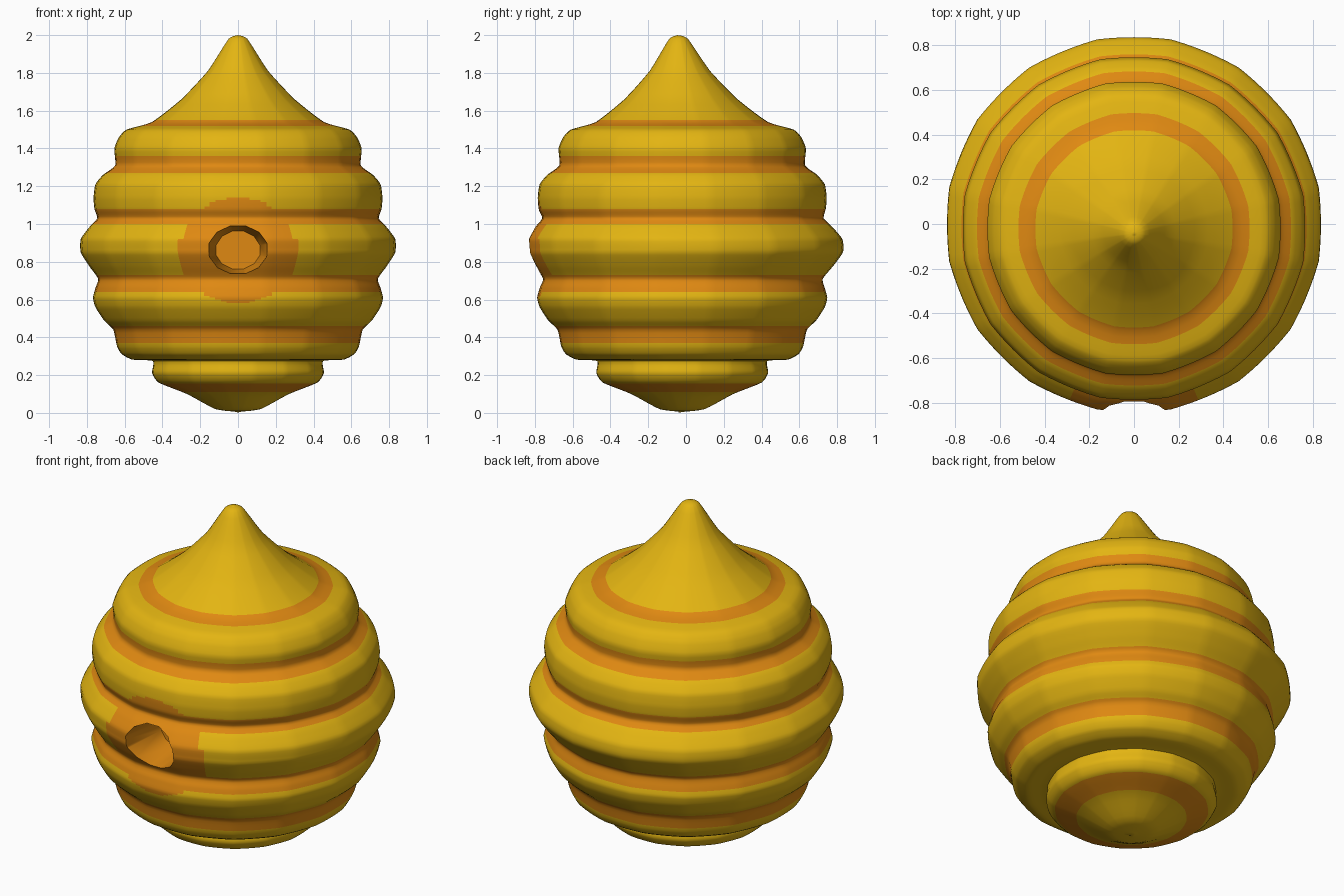
import bpy, bmesh, math
from mathutils import Vector, Matrix

if "Cube" in bpy.data.objects:
    bpy.data.objects.remove(bpy.data.objects["Cube"])


def material(name, rgb):
    m = bpy.data.materials.new(name)
    m.diffuse_color = (*rgb, 1)
    m.use_nodes = True
    m.node_tree.nodes["Principled BSDF"].inputs["Base Color"].default_value = m.diffuse_color
    return m


honey = material("honey yellow", (0.77, 0.46, 0.006))
amber = material("amber orange", (0.74, 0.25, 0.006))

# Hive outline: (radius, height)
PROFILE = [(0, .005), (.12, .02), (.27, .10), (.42, .16), (.455, .21), (.45, .275),
           (.56, .282), (.615, .31), (.64, .35), (.66, .44), (.71, .49), (.755, .56),
           (.768, .61), (.755, .66), (.74, .71), (.79, .78), (.833, .85), (.833, .92),
           (.79, .98), (.745, 1.03), (.76, 1.08), (.765, 1.14), (.755, 1.21),
           (.715, 1.26), (.65, 1.31), (.655, 1.40), (.63, 1.46), (.59, 1.50),
           (.455, 1.54), (.30, 1.66), (.16, 1.81), (.05, 1.98), (0, 2.0)]
STRIPES = [(.11, .155), (.37, .46), (.64, .73), (1.0, 1.08), (1.27, 1.36), (1.52, 1.55)]
SEGS, SIDES = 160, 16


def smooth_profile(pts, n):
    """Catmull-Rom blended halfway with straight runs."""
    out = []
    for i in range(len(pts) - 1):
        a, b, c, d = (Vector(pts[min(max(i + k, 0), len(pts) - 1)]) for k in (-1, 0, 1, 2))
        for j in range(n):
            t = j / n
            curve = .5 * (2*b + (c - a)*t + (2*a - 5*b + 4*c - d)*t*t
                          + (3*b - a - 3*c + d)*t**3)
            p = curve.lerp(b.lerp(c, t), .5)
            out.append((max(p.x, .002), p.y))
    return out[1:]


def ring_point(r, z, k):
    """Point on a softened 16-sided ring; upper rings lean slightly forward."""
    ang = 2 * math.pi * k / SEGS
    step = 2 * math.pi / SIDES
    off = (ang + step / 2) % step - step / 2
    poly = 1 / math.cos(off)
    r *= .6 + .4 * poly
    y0 = -.02 * min(1, abs(z - .87) / .2) - (.02 * max(0, z - 1.5) / .5)
    return (r * math.sin(ang), -r * math.cos(ang) + y0, z)


# Hive body
bm = bmesh.new()
rings = [[bm.verts.new(ring_point(r, z, k)) for k in range(SEGS)]
         for r, z in smooth_profile(PROFILE, 5)]
for lo, hi in zip(rings, rings[1:]):
    for k in range(SEGS):
        n = (k + 1) % SEGS
        bm.faces.new((lo[k], lo[n], hi[n], hi[k]))
for ring, z in ((rings[0], .002), (rings[-1], 2.0)):
    tip = bm.verts.new((0, ring[0].co.y + .002, z))
    for k in range(SEGS):
        bm.faces.new((ring[k], ring[(k + 1) % SEGS], tip))
bmesh.ops.recalc_face_normals(bm, faces=bm.faces[:])
# Cut exact stripe borders, then colour stripes and the halo around the door
for z in (v for s in STRIPES for v in s):
    bmesh.ops.bisect_plane(bm, geom=bm.verts[:] + bm.edges[:] + bm.faces[:],
                           plane_co=(0, 0, z), plane_no=(0, 0, 1), dist=1e-5)
for f in bm.faces:
    c = f.calc_center_median()
    halo = c.y < 0 and (c.x / .31) ** 2 + ((c.z - .86) / .28) ** 2 < 1
    f.material_index = int(halo or any(a < c.z < b for a, b in STRIPES))
    f.smooth = True
me = bpy.data.meshes.new("hive_body")
bm.to_mesh(me)
bm.free()
hive = bpy.data.objects.new("hive_body", me)
bpy.context.collection.objects.link(hive)

# Door opening: tapered recess cut into the front of the widest band
bm = bmesh.new()
bmesh.ops.create_cone(bm, cap_ends=True, segments=12, radius1=.12, radius2=.19, depth=.5,
                      matrix=Matrix.Translation((0, -.80, .862))
                      @ Matrix.Diagonal((1, 1, .86, 1))
                      @ Matrix.Rotation(math.radians(90), 4, 'X')
                      @ Matrix.Rotation(math.radians(15), 4, 'Z'))
for f in bm.faces:
    f.material_index = 1
cm = bpy.data.meshes.new("door_cutter")
bm.to_mesh(cm)
bm.free()
cutter = bpy.data.objects.new("door_cutter", cm)
bpy.context.collection.objects.link(cutter)
for mesh in (me, cm):
    mesh.materials.append(honey)
    mesh.materials.append(amber)
mod = hive.modifiers.new("door", 'BOOLEAN')
mod.operation = 'DIFFERENCE'
mod.solver = 'EXACT'
mod.object = cutter
bpy.context.view_layer.objects.active = hive
hive.select_set(True)
bpy.ops.object.modifier_apply(modifier="door")
bpy.data.objects.remove(cutter)
bpy.ops.object.shade_smooth_by_angle(angle=math.radians(45))
